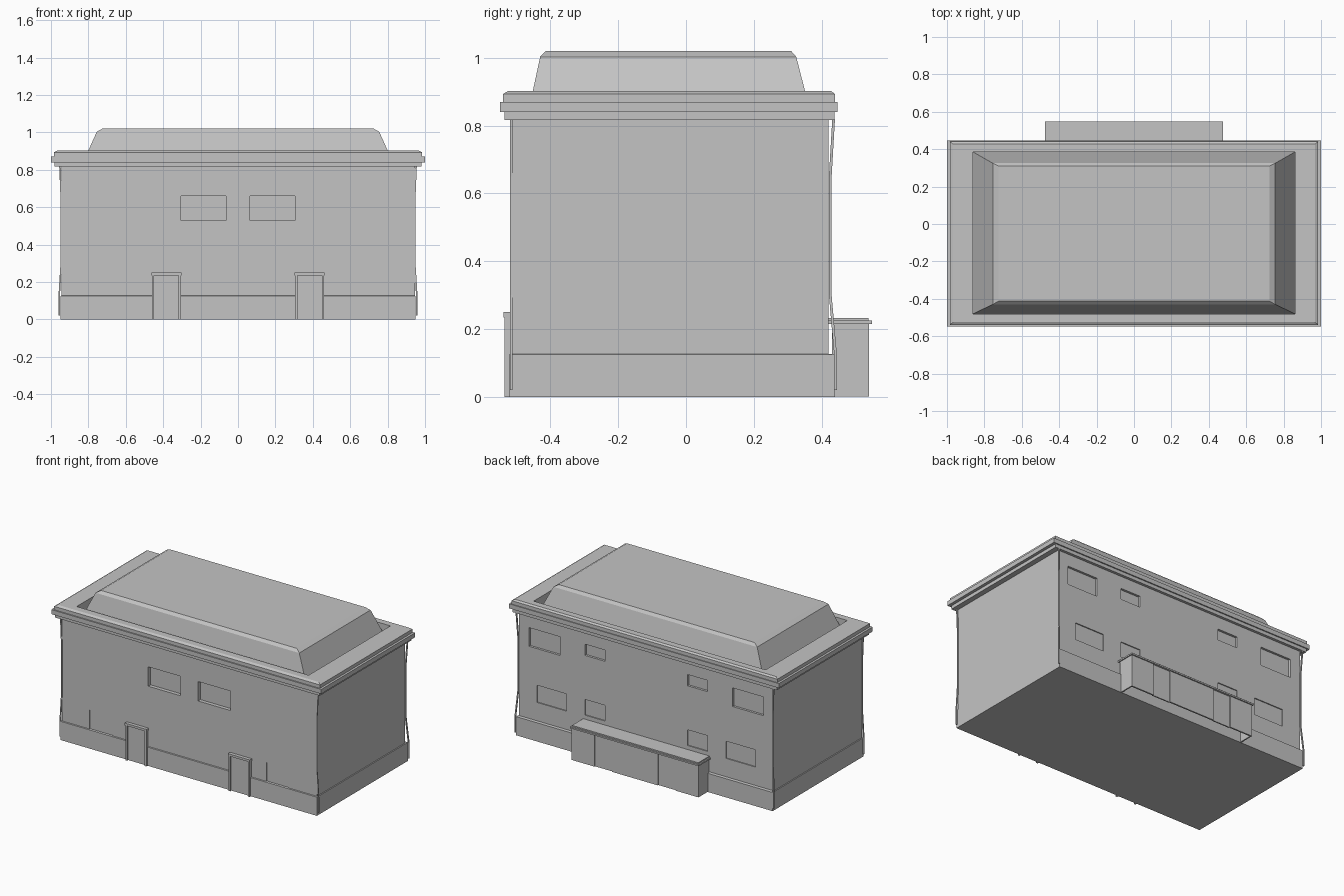
import bpy
import bmesh
from mathutils import Matrix, Vector

if "Cube" in bpy.data.objects:
    bpy.data.objects.remove(bpy.data.objects["Cube"], do_unlink=True)

GREY = (0.55, 0.55, 0.55, 1.0)
stone = bpy.data.materials.new("plain_grey")
stone.use_nodes = True
stone.diffuse_color = GREY
stone.node_tree.nodes["Principled BSDF"].inputs["Base Color"].default_value = GREY


def make_object(name, bm):
    bmesh.ops.recalc_face_normals(bm, faces=bm.faces)
    mesh = bpy.data.meshes.new(name)
    bm.to_mesh(mesh)
    bm.free()
    mesh.materials.append(stone)
    obj = bpy.data.objects.new(name, mesh)
    bpy.context.collection.objects.link(obj)
    return obj


def boxes(name, spans):
    """Boxes given as pairs of opposite corners."""
    bm = bmesh.new()
    for low, high in spans:
        low, high = Vector(low), Vector(high)
        size = high - low
        place = Matrix.Translation((low + high) / 2) @ Matrix.Diagonal((*size, 1))
        bmesh.ops.create_cube(bm, size=1, matrix=place)
    return make_object(name, bm)


def loft(name, rings, cap_start=True):
    """Skin through level rectangles given as half width, front, back, height."""
    bm = bmesh.new()
    loops = [[bm.verts.new(p) for p in ((-x, f, z), (x, f, z), (x, b, z), (-x, b, z))]
             for x, f, b, z in rings]
    for a, b in zip(loops, loops[1:]):
        for i in range(4):
            j = (i + 1) % 4
            bm.faces.new((a[i], a[j], b[j], b[i]))
    if cap_start:
        bm.faces.new(loops[0])
    bm.faces.new(loops[-1])
    return make_object(name, bm)


def both_sides(x0, x1):
    return ((x0, x1), (-x1, -x0))


# Walls with a projecting plinth; the top is hollow to leave room for the roof gutter
walls = loft("walls", [
    (0.95, -0.522, 0.44, 0), (0.95, -0.522, 0.44, 0.125),
    (0.945, -0.515, 0.42, 0.127), (0.945, -0.515, 0.42, 0.82),
    (0.93, -0.505, 0.41, 0.82), (0.93, -0.505, 0.41, 0.75)])

# Window recesses: inner x, outer x, bottom, top, depth
FRONT = [(0.065, 0.305, 0.53, 0.66, 0.025), (0.57, 0.74, 0.127, 0.255, 0.006)]
BACK = [(0.64, 0.87, 0.61, 0.735, 0.015), (0.305, 0.455, 0.66, 0.735, 0.015),
        (0.59, 0.81, 0.25, 0.365, 0.007), (0.305, 0.455, 0.26, 0.365, 0.007)]
holes = []
for x0, x1, z0, z1, depth in FRONT:
    for a, b in both_sides(x0, x1):
        holes.append(((a, -0.6, z0), (b, -0.515 + depth, z1)))
for x0, x1, z0, z1, depth in BACK:
    for a, b in both_sides(x0, x1):
        holes.append(((a, 0.42 - depth, z0), (b, 0.5, z1)))
cutter = boxes("window_cutter", holes)
cutter.hide_render = True
cut = walls.modifiers.new("windows", 'BOOLEAN')
cut.operation = 'DIFFERENCE'
cut.solver = 'EXACT'
cut.object = cutter
bpy.context.view_layer.objects.active = walls
bpy.ops.object.modifier_apply(modifier=cut.name)
bpy.data.objects.remove(cutter, do_unlink=True)

# Stepped cornice, narrow gutter and sloping roof in one skin
loft("cornice_and_roof", [
    (0.92, -0.5, 0.4, 0.817), (0.98, -0.535, 0.438, 0.817),
    (0.98, -0.535, 0.438, 0.84), (1.0, -0.548, 0.446, 0.84),
    (1.0, -0.548, 0.446, 0.87), (0.985, -0.54, 0.44, 0.87),
    (0.985, -0.54, 0.44, 0.893), (0.968, -0.525, 0.428, 0.902),
    (0.86, -0.48, 0.385, 0.902), (0.86, -0.48, 0.385, 0.77),
    (0.755, -0.43, 0.325, 1.003), (0.725, -0.413, 0.31, 1.02)], cap_start=False)

# Front doors with jambs and lintel
frame, panel = [], []
for a, b in both_sides(0.305, 0.46):
    frame += [((a, -0.535, 0), (a + 0.012, -0.51, 0.24)),
              ((b - 0.012, -0.535, 0), (b, -0.51, 0.24)),
              ((a - 0.003, -0.538, 0.235), (b + 0.003, -0.51, 0.25))]
    panel.append(((a + 0.012, -0.526, 0.002), (b - 0.012, -0.51, 0.236)))
boxes("front_door_frames", frame)
boxes("front_doors", panel)

# Rear porch: open below, with set-back doors and a flat stepped roof
porch = [((-0.17, 0.53, 0.002), (0.17, 0.54, 0.215))]
porch_doors = []
for a, b in both_sides(0.3, 0.47):
    porch.append(((a, 0.53, 0.002), (b, 0.54, 0.215)))
for a, b in both_sides(0.462, 0.47):
    porch.append(((a, 0.43, 0.002), (b, 0.53, 0.215)))
for a, b in both_sides(0.17, 0.3):
    porch_doors.append(((a, 0.526, 0.002), (b, 0.534, 0.215)))
boxes("porch_walls", porch)
boxes("porch_doors", porch_doors)
boxes("porch_roof", [((-0.477, 0.415, 0.215), (0.477, 0.548, 0.225)),
                     ((-0.468, 0.415, 0.225), (0.468, 0.538, 0.233))])

# Thin corner strips that flare out at the foot and the eaves
PATH = [(0.012, 0.02), (0.012, 0.125), (0.001, 0.3), (0.001, 0.65), (0.008, 0.818)]
WIDTH = 0.008
bm = bmesh.new()
for sx in (1, -1):
    for y, flare in ((-0.515, 0), (0.424, 1.4)):
        rows = []
        for out, z in PATH:
            x = sx * (0.944 + out)
            yy = y + out * flare
            rows.append([bm.verts.new((x + dx * WIDTH / 2, yy + dy * WIDTH / 2, z))
                         for dx, dy in ((-1, -1), (1, -1), (1, 1), (-1, 1))])
        for a, b in zip(rows, rows[1:]):
            for i in range(4):
                j = (i + 1) % 4
                bm.faces.new((a[i], a[j], b[j], b[i]))
        bm.faces.new(rows[0])
        bm.faces.new(rows[-1])
make_object("corner_strips", bm)
